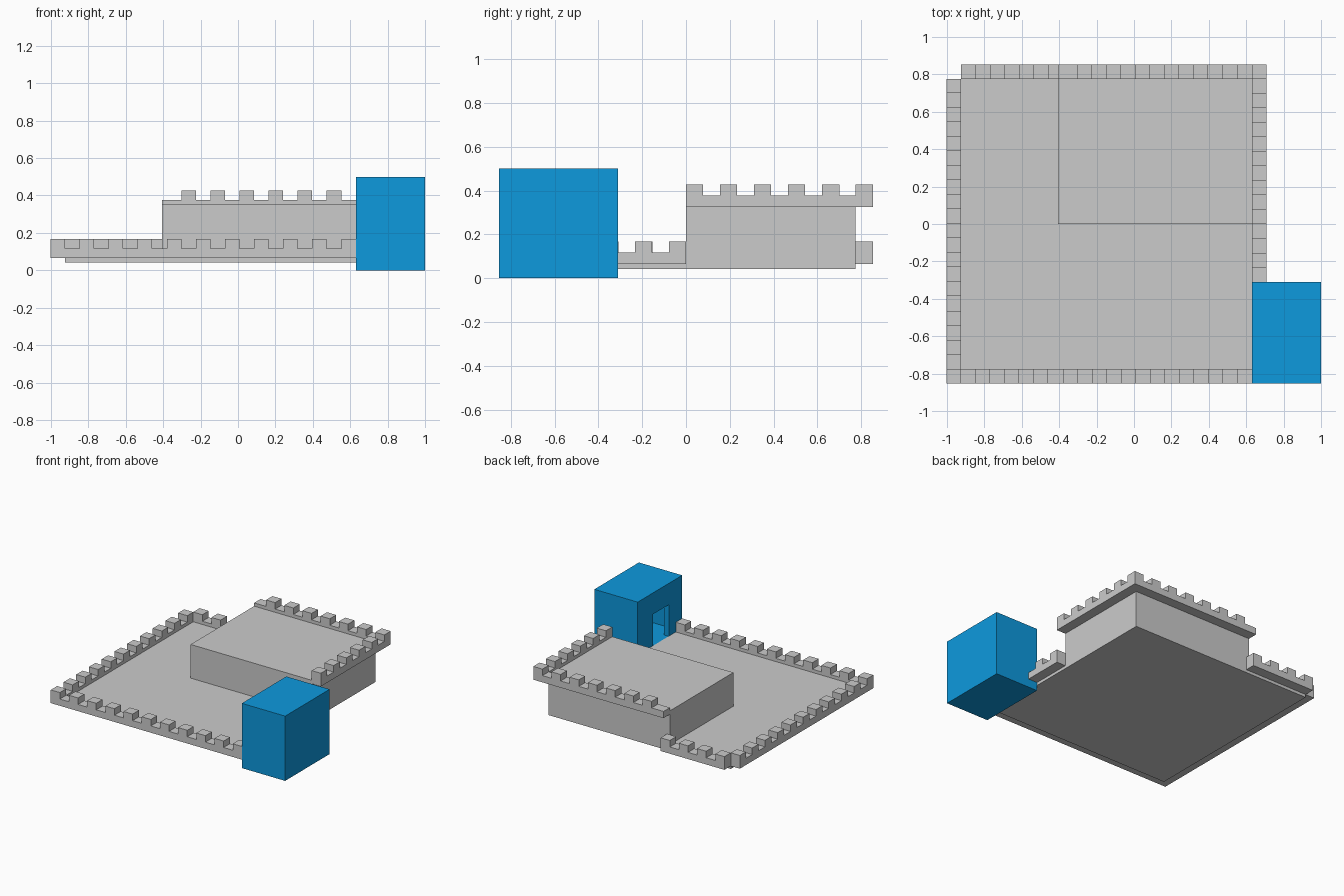
import bpy, bmesh
from mathutils import Vector

if "Cube" in bpy.data.objects:
    bpy.data.objects.remove(bpy.data.objects["Cube"])

U = 0.07775            # width of one merlon or gap
X0, X1 = -0.925, 0.63  # floor extents
Y1 = 0.775
LOW, HIGH = 0.065, 0.325


def new_object(name, bm):
    bmesh.ops.recalc_face_normals(bm, faces=bm.faces)
    mesh = bpy.data.meshes.new(name)
    bm.to_mesh(mesh)
    bm.free()
    ob = bpy.data.objects.new(name, mesh)
    bpy.context.collection.objects.link(ob)
    return ob


def box(name, lo, hi):
    bm = bmesh.new()
    bmesh.ops.create_cube(bm, size=1)
    for v in bm.verts:
        v.co = [(a + b) / 2 + c * (b - a) for a, b, c in zip(lo, hi, v.co)]
    return new_object(name, bm)


def extrude_profile(name, points, depth):
    bm = bmesh.new()
    face = bm.faces.new([bm.verts.new(p) for p in points])
    out = bmesh.ops.extrude_face_region(bm, geom=[face])
    moved = [g for g in out['geom'] if isinstance(g, bmesh.types.BMVert)]
    bmesh.ops.translate(bm, verts=moved, vec=depth)
    return new_object(name, bm)


def parapet(name, axis, start, end, side, z, first):
    """Crenellated wall along x or y; merlons start at `first`, every 2 U."""
    rail, top = z + 0.052, z + 0.102
    prof = [(start, z), (start, rail)]
    a = first
    while a < end - 0.01:
        b = min(a + U, end)
        prof += [(a, rail), (a, top), (b, top), (b, rail)]
        a += 2 * U
    prof += [(end, rail), (end, z)]
    # drop repeated corners and rail points that coincide with the wall ends
    clean = []
    for p in prof:
        if clean and (Vector(p) - Vector(clean[-1])).length < 1e-4:
            continue
        clean.append(p)
    if axis == 'x':
        pts = [(s, side, h) for s, h in clean]
        depth = (0, U, 0)
    else:
        pts = [(side, s, h) for s, h in clean]
        depth = (U, 0, 0)
    return extrude_profile(name, pts, depth)


# Floor and raised block
box("floor_slab", (X0, -Y1, 0.042), (X1, Y1, 0.092))
box("raised_block", (-0.405, 0, 0.042), (X1, Y1, 0.352))

# Lower parapets
parapet("front_parapet", 'x', X0 - U, X1, -Y1 - U, LOW, X0 - U)
parapet("left_parapet", 'y', -Y1, Y1, X0 - U, LOW, -Y1 + U)
parapet("back_lower_parapet", 'x', X0, X0 + 7 * U, Y1, LOW, X0)
parapet("right_lower_parapet", 'y', -4 * U, 0, X1, LOW, -3 * U)

# Upper parapets
parapet("back_upper_parapet", 'x', -0.405, X1 + U, Y1, HIGH, X0 + 8 * U)
parapet("right_upper_parapet", 'y', 0, Y1, X1, HIGH, 0)

# Hollow corner booth: floor, roof, three walls and a door wall
blue = bpy.data.materials.new("booth_blue")
blue.diffuse_color = (0.004, 0.32, 0.73, 1)
blue.use_nodes = True
blue.node_tree.nodes["Principled BSDF"].inputs["Base Color"].default_value = blue.diffuse_color
BX, BY0, BY1, T, BASE = 1.0, -0.853, -0.31, 0.04, 0.09
ROOF, DOOR0, DOOR1, DOOR_TOP = 0.5, -0.69, -0.495, 0.335
# door wall as one U-shaped profile
door = [(BY0, BASE), (BY0, ROOF - T), (BY1, ROOF - T), (BY1, BASE),
        (DOOR1, BASE), (DOOR1, DOOR_TOP), (DOOR0, DOOR_TOP), (DOOR0, BASE)]
booth = [
    box("booth_floor", (X1, BY0, 0), (BX, BY1, BASE)),
    box("booth_roof", (X1, BY0, ROOF - T), (BX, BY1, ROOF)),
    box("booth_outer_wall", (BX - T, BY0, BASE), (BX, BY1, ROOF - T)),
    box("booth_front_wall", (X1 + T, BY0, BASE), (BX - T, BY0 + T, ROOF - T)),
    box("booth_back_wall", (X1 + T, BY1 - T, BASE), (BX - T, BY1, ROOF - T)),
    extrude_profile("booth_door_wall", [(X1, y, z) for y, z in door], (T, 0, 0)),
]
for part in booth:
    part.data.materials.append(blue)
